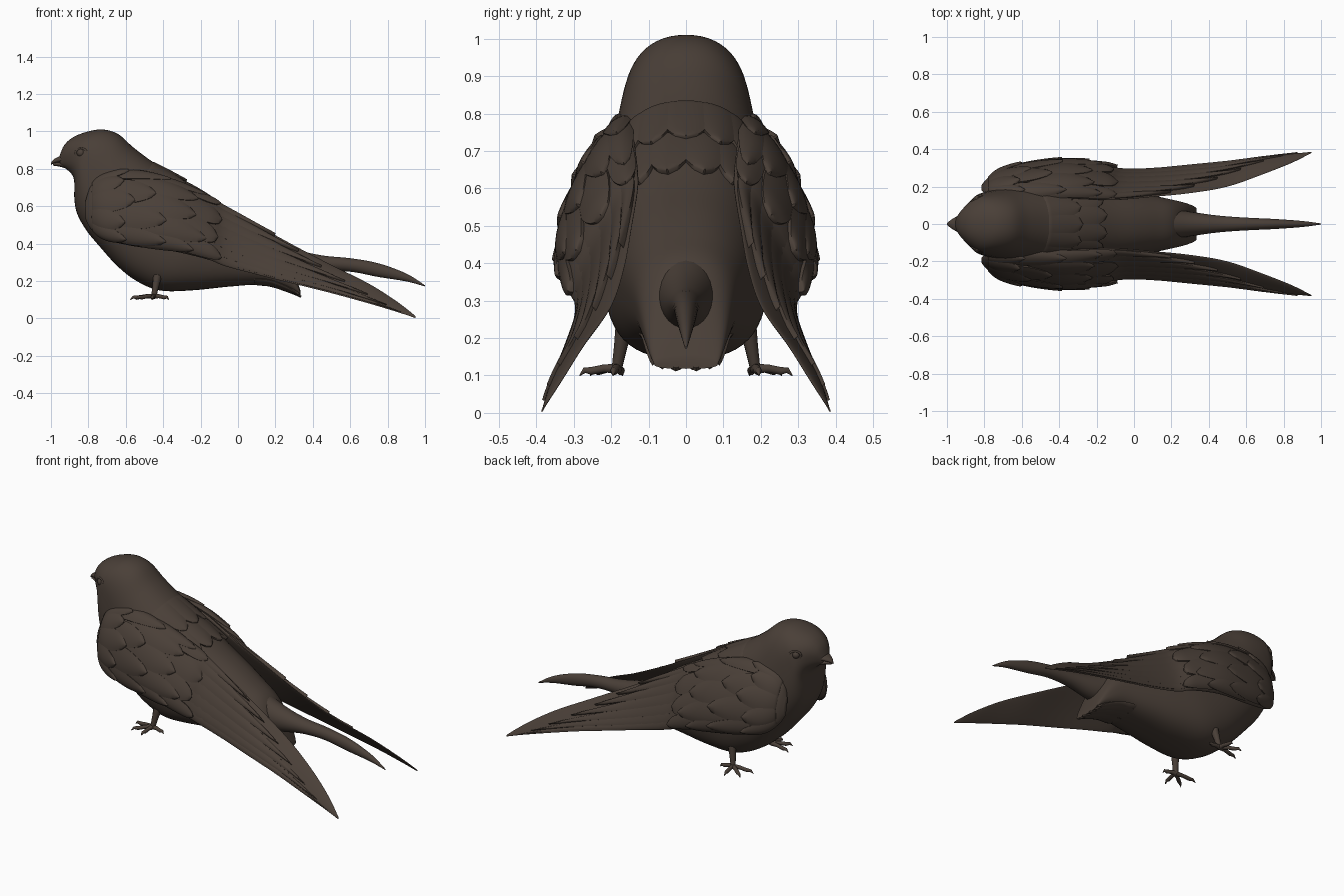
import bpy, bmesh, math
from mathutils import Vector

if "Cube" in bpy.data.objects:
    bpy.data.objects.remove(bpy.data.objects["Cube"])

brown = bpy.data.materials.new("dark brown plumage")
brown.use_nodes = True
COLOUR = (0.068, 0.05, 0.039, 1)
brown.diffuse_color = COLOUR
brown.node_tree.nodes["Principled BSDF"].inputs["Base Color"].default_value = COLOUR


def sample(rows, u):
    """Smooth interpolation through a list of section rows."""
    n = len(rows) - 1
    i = min(int(max(u, 0)), n - 1)
    t = min(max(u - i, 0), 1)
    a, b, c, d = (rows[min(max(k, 0), n)] for k in range(i - 1, i + 3))
    return [q + t * (r - p) / 2 + t * t * (p - 2.5 * q + 2 * r - s / 2)
            + t ** 3 * (1.5 * (q - r) + (s - p) / 2)
            for p, q, r, s in zip(a, b, c, d)]


def spow(v, e):
    return math.copysign(abs(v) ** e, v)


def trunk_surface(rows, top=1.0, belly=1.0):
    """Rows: top x, top z, bottom x, bottom z, half width; low powers are squarer."""
    def surf(u, a):
        xt, zt, xb, zb, w = sample(rows, u)
        e = top if math.cos(a) > 0 else belly
        c, s = spow(math.cos(a), e), spow(math.sin(a), e)
        return Vector(((xt + xb + (xt - xb) * c) / 2, w * s, (zt + zb + (zt - zb) * c) / 2))
    return surf


def wing_surface(rows):
    """Rows: x, upper y, upper z, lower y, lower z, outward bulge."""
    def surf(u, a):
        x, yu, zu, yl, zl, bulge = sample(rows, u)
        c, s = math.cos(a), math.sin(a)
        up, low = Vector((x, yu, zu)), Vector((x, yl, zl))
        half = (up - low) / 2
        out = Vector((0, half.z, -half.y)).normalized()
        return (up + low) / 2 + half * c + out * s * bulge * (1 if s > 0 else 0.35)
    return surf


def finish(name, bm, mirror=False, angle=50):
    bmesh.ops.recalc_face_normals(bm, faces=bm.faces)
    me = bpy.data.meshes.new(name)
    bm.to_mesh(me)
    bm.free()
    ob = bpy.data.objects.new(name, me)
    bpy.context.collection.objects.link(ob)
    me.materials.append(brown)
    if mirror:
        ob.modifiers.new("both sides", 'MIRROR').use_axis = (False, True, False)
    bpy.ops.object.select_all(action='DESELECT')
    ob.select_set(True)
    bpy.context.view_layer.objects.active = ob
    bpy.ops.object.shade_smooth_by_angle(angle=math.radians(angle))


def loft(name, surf, count, mirror=False, sides=40, steps=5):
    bm = bmesh.new()
    n = (count - 1) * steps
    rings = [[bm.verts.new(surf(i / steps, math.tau * j / sides)) for j in range(sides)]
             for i in range(n + 1)]
    for r, q in zip(rings, rings[1:]):
        for j in range(sides):
            k = (j + 1) % sides
            bm.faces.new((r[j], r[k], q[k], q[j]))
    bm.faces.new(rings[0])
    bm.faces.new(rings[-1])
    finish(name, bm, mirror)


def feather(bm, surf, u, a, length, width, lift, point=5):
    """A feather that hugs a surface and rises towards its tip."""
    rows, cols = 16, 8
    grid = []
    for i in range(rows + 1):
        t = min(i / (rows - 1), 1)
        w = width * (0.75 + 0.25 * math.sin(math.pi * t)) * math.sqrt(max(0.003, 1 - t ** point))
        line = []
        for j in range(cols + 1):
            s = min(max((j - 1) / (cols - 2) * 2 - 1, -1), 1)
            uu, aa = u + length * t, a + w * s
            p = surf(uu, aa)
            du = surf(uu + 0.03, aa) - surf(uu - 0.03, aa)
            da = surf(uu, aa + 0.03) - surf(uu, aa - 0.03)
            nor = du.cross(da).normalized()
            if nor.dot(p - surf(uu, aa + math.pi)) < 0:
                nor.negate()
            rim = j in (0, cols) or i in (0, rows)
            h = -0.005 if rim else lift * t ** 0.6 * (1 - 0.35 * s * s)
            line.append(bm.verts.new(p + nor * h))
        grid.append(line)
    for r, q in zip(grid, grid[1:]):
        for j in range(cols):
            bm.faces.new((r[j], r[j + 1], q[j + 1], q[j]))


def tube(name, points, radii):
    cu = bpy.data.curves.new(name, 'CURVE')
    cu.dimensions = '3D'
    cu.bevel_depth, cu.bevel_resolution, cu.use_fill_caps = 1, 3, True
    sp = cu.splines.new('POLY')
    sp.points.add(len(points) - 1)
    for pt, co, r in zip(sp.points, points, radii):
        pt.co, pt.radius = (*co, 1), r
    sp.use_smooth = True
    cu.materials.append(brown)
    bpy.context.collection.objects.link(bpy.data.objects.new(name, cu))


# Head and body in one smooth skin, thinning into the rump
body_rows = [
    (-.955, .865, -.95, .815, .03), (-.93, .925, -.92, .80, .07),
    (-.88, .97, -.885, .765, .115), (-.80, 1.0, -.875, .72, .15),
    (-.72, 1.01, -.875, .64, .165), (-.64, .985, -.86, .56, .178),
    (-.56, .915, -.81, .47, .195), (-.46, .84, -.74, .385, .212),
    (-.34, .765, -.65, .285, .222), (-.22, .69, -.55, .205, .225),
    (-.10, .61, -.42, .15, .218), (.02, .54, -.25, .15, .195),
    (.12, .475, -.05, .17, .165), (.21, .41, .12, .18, .138),
    (.27, .32, .24, .155, .118), (.31, .22, .31, .13, .1), (.335, .145, .335, .118, .085)]
body = trunk_surface(body_rows, 0.9, 0.72)
loft("body", body, len(body_rows), sides=56)

# Scalloped feathers across the upper back
bm = bmesh.new()
for u, n in ((7.0, 5), (8.1, 4)):
    for k in range(n):
        feather(bm, body, u, (k - (n - 1) / 2) * 0.36, 1.5, 0.23, 0.018)
finish("back_feathers", bm)

# Ragged feathers under the tail
under = trunk_surface([(.0, .3, .0, .17, .15), (.15, .28, .15, .175, .125),
                       (.27, .22, .27, .142, .108), (.34, .15, .34, .115, .095)], 1, 0.8)
bm = bmesh.new()
for k in range(6):
    off = k - 2.5
    feather(bm, under, 0.6, math.pi + off * 0.42, 2.4 - 0.12 * abs(off), 0.26, 0.006)
finish("under_tail_feathers", bm)

# Long central tail, flowing out of the rump
tail_rows = [(.0, .5, .0, .22, .11), (.15, .435, .15, .22, .09), (.3, .372, .3, .225, .066),
             (.45, .337, .45, .25, .045), (.6, .322, .6, .25, .034), (.75, .295, .75, .222, .027),
             (.9, .24, .9, .198, .016), (1.0, .177, 1.0, .171, .003)]
loft("tail", trunk_surface(tail_rows), len(tail_rows), sides=24)

# Beak halves
upper = [(-.92, .88, -.92, .832, .054), (-.96, .865, -.96, .832, .034),
         (-.988, .848, -.988, .828, .015), (-1.0, .832, -1.0, .82, .003)]
lower = [(-.92, .836, -.92, .802, .046), (-.96, .836, -.96, .813, .028),
         (-.99, .83, -.99, .817, .009)]
loft("upper_beak", trunk_surface(upper), len(upper), sides=20)
loft("lower_beak", trunk_surface(lower), len(lower), sides=20)

# Folded wings
wing_rows = [
    (-.815, .18, .63, .20, .53, .015), (-.78, .16, .72, .225, .47, .045),
    (-.70, .145, .77, .262, .42, .068), (-.55, .14, .78, .292, .385, .08),
    (-.35, .14, .73, .312, .36, .078), (-.16, .13, .645, .305, .315, .058),
    (-.07, .13, .595, .29, .28, .034), (.1, .145, .5, .295, .235, .022),
    (.3, .165, .39, .315, .185, .017), (.5, .2, .285, .335, .135, .015),
    (.7, .27, .185, .36, .08, .012), (.85, .33, .09, .375, .035, .009),
    (.95, .381, .012, .385, .002, .003)]
wing = wing_surface(wing_rows)
loft("wings", wing, len(wing_rows), mirror=True)

# Long flight feathers, the lower ones reaching furthest back
bm = bmesh.new()
for k in range(7):
    feather(bm, wing, 4.6, 2.6 - 0.36 * k, 6.6 - 0.62 * k, 0.25, 0.007 + 0.0025 * k, 3)
finish("flight_feathers", bm, mirror=True)

# Overlapping rows of short wing feathers
bm = bmesh.new()
for row in range(4):
    n = 5 - row % 2
    for k in range(n):
        a = 0.42 + 2.2 * k / (n - 1) + 0.06 * math.sin(5 * k + 3 * row)
        feather(bm, wing, 0.9 + 0.95 * row, a, 1.9 + 0.2 * math.sin(4 * k + row), 0.38,
                0.024 - 0.001 * row, 4)
finish("wing_coverts", bm, mirror=True)

# Eyes with slightly raised lids
bm = bmesh.new()
bmesh.ops.create_uvsphere(bm, u_segments=20, v_segments=12, radius=0.024)
bmesh.ops.translate(bm, verts=bm.verts, vec=(-.838, .128, .885))
finish("eyes", bm, mirror=True)
for side, word in ((1, "left"), (-1, "right")):
    lid = [(-.838 + .03 * math.cos(t), side * (.136 + .013 * math.cos(t)), .885 + .023 * math.sin(t))
           for t in (math.tau * k / 20 for k in range(21))]
    tube(word + "_eyelid", lid, [0.006] * 21)

    # Legs, toes and claws
    ankle = Vector((-.45, side * .185, .118))
    tube(word + "_leg", [(-.43, side * .165, .23), (-.44, side * .175, .175), ankle],
         [.024, .018, .014])
    for k, (dx, dy) in enumerate(((-.125, -.015), (-.095, .07), (-.01, .098), (.08, .01))):
        d = Vector((dx, side * dy, 0))
        path = [ankle + d * f + Vector((0, 0, h))
                for f, h in ((0, 0), (.35, .001), (.7, -.006), (.88, -.004), (1.02, -.019))]
        tube(f"{word}_toe_{k + 1}", path, [.014, .011, .011, .008, .001])
